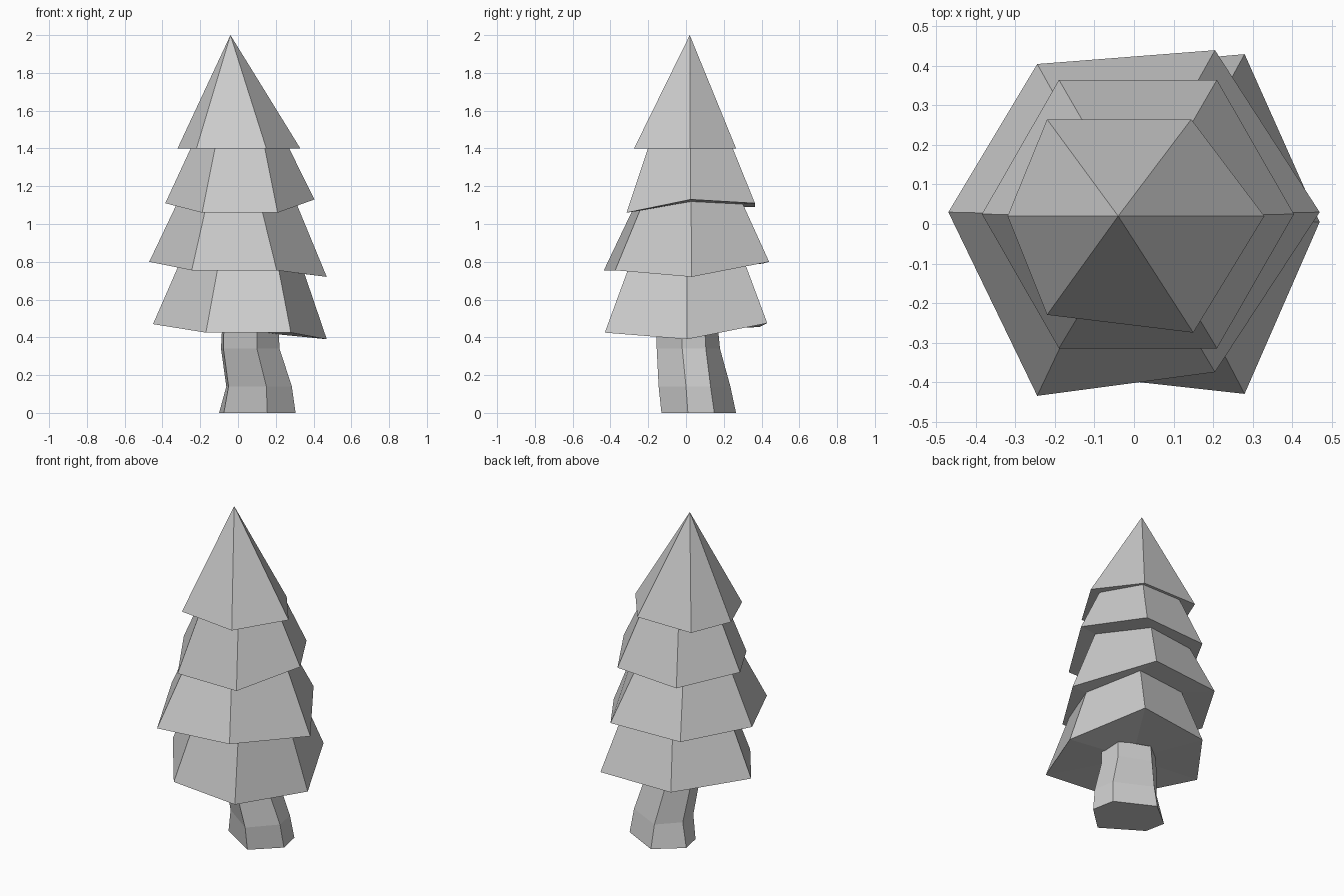
import bpy, bmesh
from mathutils import Vector

if "Cube" in bpy.data.objects:
    bpy.data.objects.remove(bpy.data.objects["Cube"])


def bridge(bm, upper, lower):
    """Join two closed six-sided loops (or a single tip) with faces."""
    n = len(lower)
    for i in range(n):
        j = (i + 1) % n
        if len(upper) == 1:
            bm.faces.new((upper[0], lower[i], lower[j]))
        else:
            bm.faces.new((upper[i], lower[i], lower[j], upper[j]))


def finish(bm, name):
    bmesh.ops.recalc_face_normals(bm, faces=bm.faces)
    mesh = bpy.data.meshes.new(name)
    bm.to_mesh(mesh)
    bm.free()
    bpy.context.collection.objects.link(bpy.data.objects.new(name, mesh))


# Foliage tiers, top down: rim corners (left, front left, front right, right,
# back right, back left), shrink factor and centre for the tier's upper ring
TIERS = [
    ([(-.32, .02, 1.4), (-.22, -.23, 1.4), (.15, -.275, 1.4),
      (.33, .02, 1.4), (.145, .265, 1.4), (-.22, .265, 1.4)], 0, (-.04, .02)),
    ([(-.385, .025, 1.11), (-.19, -.315, 1.06), (.21, -.315, 1.06),
      (.405, .025, 1.13), (.21, .365, 1.11), (-.19, .365, 1.09)], .66, (.01, .02)),
    ([(-.47, .03, .80), (-.245, -.435, .755), (.205, -.375, .755),
      (.47, .03, .72), (.205, .44, .80), (-.245, .405, .79)], .67, (-.03, .02)),
    ([(-.45, .01, .47), (-.17, -.38, .425), (.28, -.43, .425),
      (.47, .005, .39), (.28, .43, .475), (-.17, .39, .455)], .72, (.05, .01)),
]

bm = bmesh.new()
prev = None
for rim, shrink, (cx, cy) in TIERS:
    lower = [bm.verts.new(p) for p in rim]
    if prev is None:
        upper = [bm.verts.new((cx, cy, 2))]
    else:
        # upper ring follows the wavy rim of the tier above
        mean = sum(v.co.z for v in prev) / 6
        upper = [bm.verts.new((cx + (x - cx) * shrink, cy + (y - cy) * shrink,
                               mean + (p.co.z - mean) * .7))
                 for (x, y, z), p in zip(rim, prev)]
        bridge(bm, prev, upper)
    bridge(bm, upper, lower)
    prev = lower
# underside of the lowest tier
bridge(bm, [bm.verts.new((.02, .01, .435))], prev)
finish(bm, "foliage")

# Trunk: bent, tapering, irregular six-sided column
TRUNK = [
    (0, [(-.075, .015), (.155, -.13), (.305, .01), (.278, .15), (.053, .265), (-.1, .14)]),
    (.14, [(-.05, 0), (.15, -.145), (.285, 0), (.262, .13), (.05, .235), (-.062, .12)]),
    (.34, [(-.077, -.02), (.10, -.155), (.22, -.02), (.203, .105), (.02, .18), (-.09, .09)]),
    (.44, [(-.075, -.025), (.10, -.155), (.215, -.025), (.2, .10), (.02, .17), (-.085, .085)]),
]
bm = bmesh.new()
rings = [[bm.verts.new((x, y, z)) for x, y in pts] for z, pts in TRUNK]
for low, high in zip(rings, rings[1:]):
    bridge(bm, high, low)
bm.faces.new(rings[0])
bm.faces.new(rings[-1])
finish(bm, "trunk")
